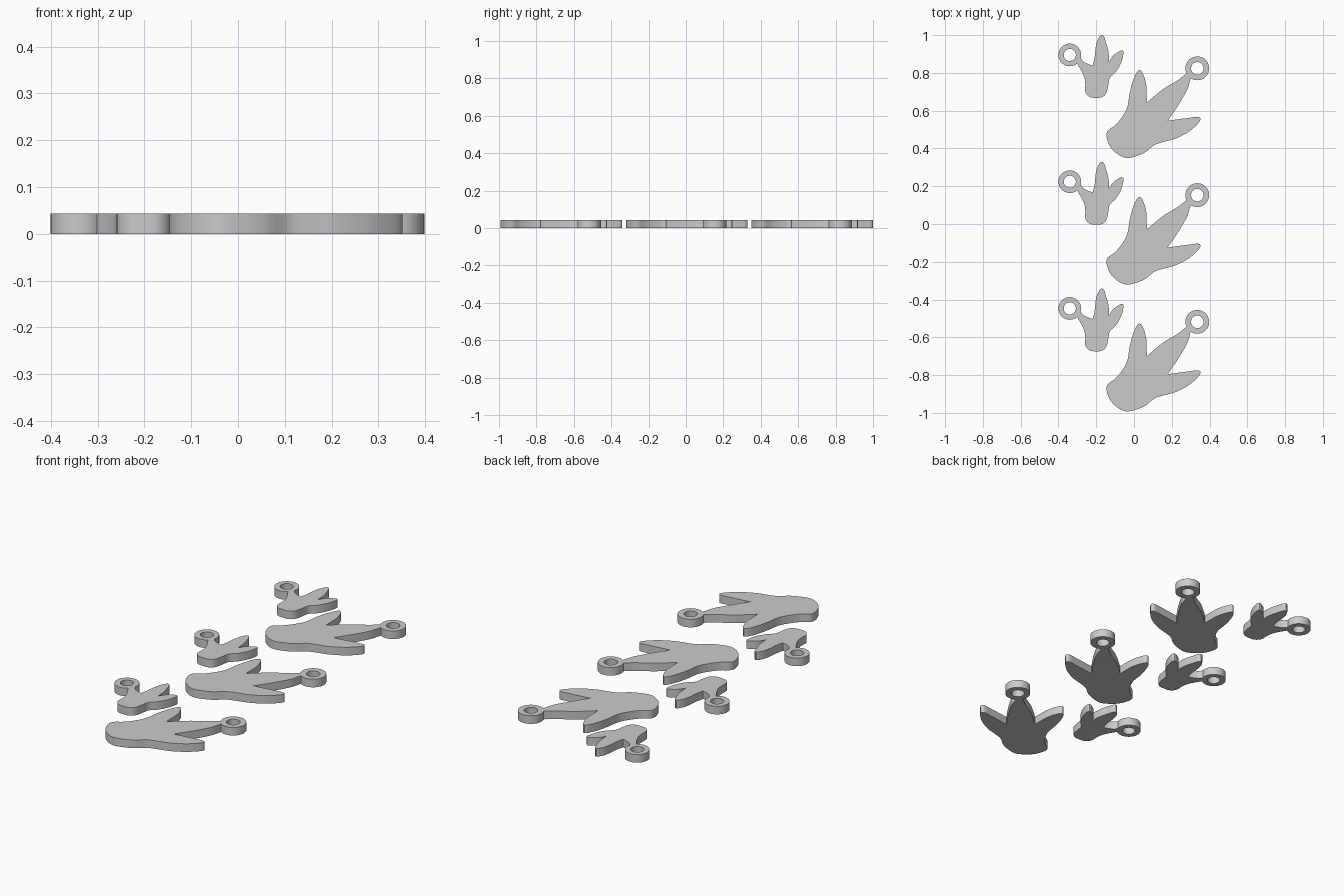
import bpy, bmesh, math
from mathutils import Vector
from mathutils.geometry import interpolate_bezier

if "Cube" in bpy.data.objects:
    bpy.data.objects.remove(bpy.data.objects["Cube"])

THICK = 0.043
PITCH = 0.671          # spacing between the three pairs

grey = bpy.data.materials.new("light grey")
grey.diffuse_color = (0.6, 0.6, 0.6, 1)
grey.use_nodes = True
grey.node_tree.nodes["Principled BSDF"].inputs["Base Color"].default_value = grey.diffuse_color


def smooth_outline(pts, corners, steps=5):
    """Closed smooth curve through pts, with sharp corners at the given indices."""
    p = [Vector((x, y, 0)) for x, y in pts]
    n = len(p)
    tangent = [Vector() if i in corners else (p[(i + 1) % n] - p[i - 1]).normalized()
               for i in range(n)]
    out = []
    for i in range(n):
        j = (i + 1) % n
        reach = (p[j] - p[i]).length / 3
        out += interpolate_bezier(p[i], p[i] + tangent[i] * reach,
                                  p[j] - tangent[j] * reach, p[j], steps + 1)[:-1]
    return out


def circle(cx, cy, r, n=40):
    return [Vector((cx + r * math.cos(2 * math.pi * i / n),
                    cy + r * math.sin(2 * math.pi * i / n), 0)) for i in range(n)]


def plate(name, outline, z0=0.0, z1=THICK):
    """Flat solid with the given outline."""
    bm = bmesh.new()
    face = bm.faces.new([bm.verts.new((v.x, v.y, z0)) for v in outline])
    top = bmesh.ops.extrude_face_region(bm, geom=[face])["geom"]
    bmesh.ops.translate(bm, vec=(0, 0, z1 - z0),
                        verts=[g for g in top if isinstance(g, bmesh.types.BMVert)])
    bmesh.ops.recalc_face_normals(bm, faces=bm.faces)
    mesh = bpy.data.meshes.new(name)
    bm.to_mesh(mesh)
    bm.free()
    mesh.materials.append(grey)
    ob = bpy.data.objects.new(name, mesh)
    bpy.context.collection.objects.link(ob)
    return ob


def foot(name, pts, corners, ring, r_out, r_in):
    """Webbed foot with a hanging ring; three copies along y."""
    body = plate(name, smooth_outline(pts, corners))
    disc = plate("ring_disc", circle(*ring, r_out))
    hole = plate("ring_hole", circle(*ring, r_in), -0.05, THICK + 0.05)
    for helper, op in ((disc, 'UNION'), (hole, 'DIFFERENCE')):
        helper.hide_render = True
        mod = body.modifiers.new(op, 'BOOLEAN')
        mod.object, mod.operation, mod.solver = helper, op, 'EXACT'
    bpy.context.view_layer.update()
    mesh = bpy.data.meshes.new_from_object(
        body.evaluated_get(bpy.context.evaluated_depsgraph_get()))
    body.modifiers.clear()
    body.data = mesh
    for helper in (disc, hole):
        bpy.data.objects.remove(helper)
    bpy.ops.object.select_all(action='DESELECT')
    body.select_set(True)
    bpy.context.view_layer.objects.active = body
    bpy.ops.object.shade_smooth_by_angle(angle=math.radians(30))
    for k in (1, 2):
        copy = body.copy()
        copy.name = f"{name}_{k + 1}"
        copy.location.y = -PITCH * k
        bpy.context.collection.objects.link(copy)


# Small foot: middle toe, right toe, heel, ringed left toe
foot("small_foot", [
    (-.168, 1.0), (-.148, .96), (-.135, .91), (-.132, .857), (-.113, .888),
    (-.087, .908), (-.06, .918), (-.057, .893), (-.072, .845), (-.098, .803),
    (-.128, .773), (-.136, .735), (-.147, .692), (-.168, .672), (-.2, .668),
    (-.235, .673), (-.257, .698), (-.258, .74), (-.262, .772), (-.278, .81),
    (-.296, .84), (-.308, .863), (-.29, .895), (-.272, .864), (-.248, .849), (-.218, .839),
    (-.208, .885), (-.203, .935), (-.192, .975)],
    {3, 21, 22, 25}, (-.34, .895), .06, .032)

# Large foot: middle toe, ringed right toe, lower toe, heel
foot("large_foot", [
    (.032, .814), (.052, .783), (.065, .735), (.067, .69), (.068, .642),
    (.108, .677), (.161, .719), (.225, .757), (.275, .795), (.294, .815),
    (.304, .785), (.298, .765), (.283, .714), (.251, .656), (.214, .598), (.178, .547),
    (.23, .554), (.293, .562), (.345, .566), (.351, .55), (.32, .513),
    (.278, .481), (.214, .45), (.15, .433), (.108, .418), (.061, .381),
    (.013, .36), (-.04, .35), (-.087, .37), (-.124, .407), (-.145, .46),
    (-.14, .492), (-.098, .524), (-.056, .577), (-.034, .624), (-.024, .688),
    (-.008, .751), (.013, .8)],
    {4, 9, 10, 15}, (.335, .824), .063, .033)
